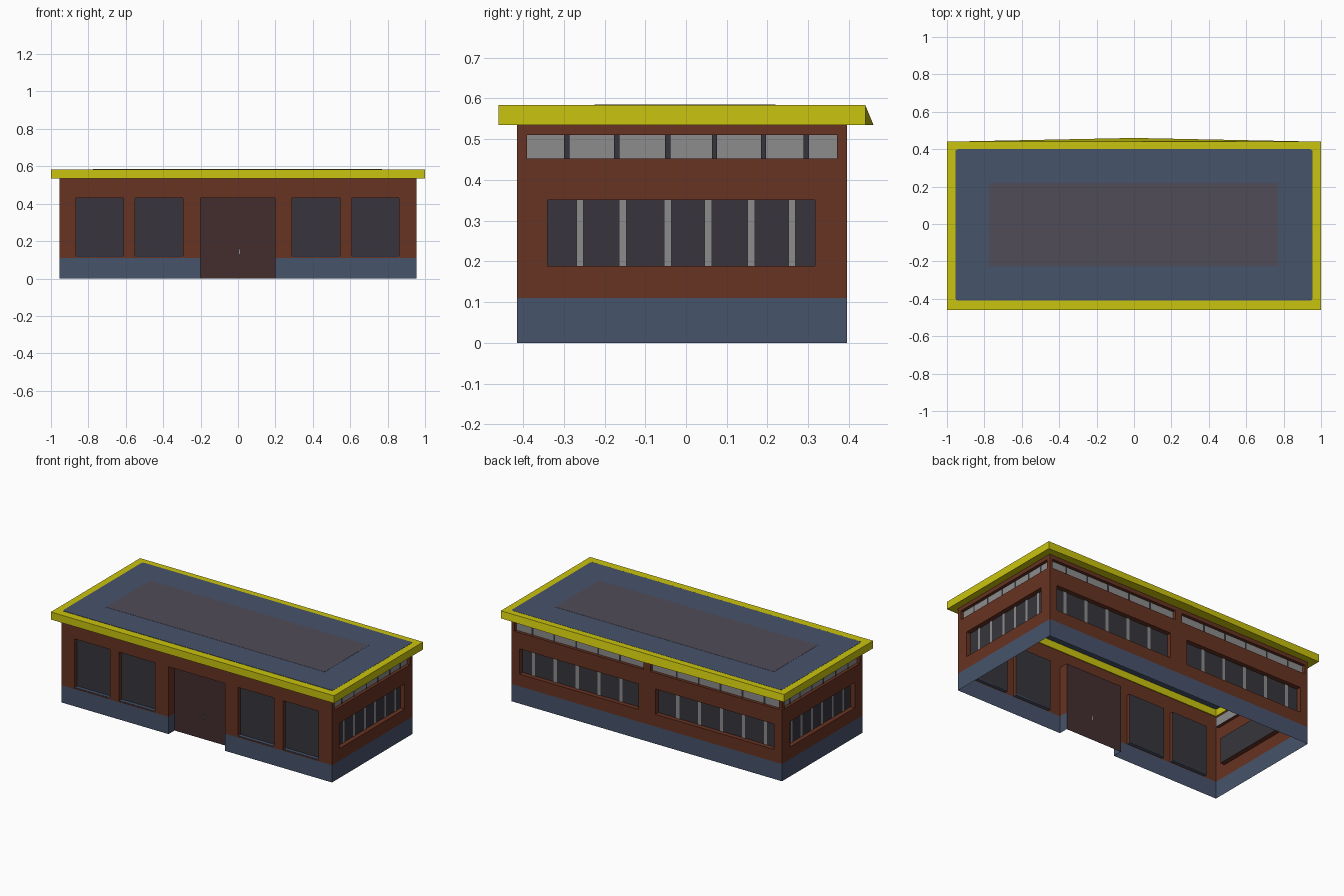
import bpy, bmesh
from mathutils import Vector

if "Cube" in bpy.data.objects:
    bpy.data.objects.remove(bpy.data.objects["Cube"])


def material(name, rgb):
    m = bpy.data.materials.new(name)
    m.diffuse_color = [(c / 255 / 12.92) if c < 11 else ((c / 255 + 0.055) / 1.055) ** 2.4 for c in rgb] + [1]
    m.use_nodes = True
    m.node_tree.nodes["Principled BSDF"].inputs["Base Color"].default_value = m.diffuse_color
    return m


BLUE = material("slate blue", (71, 83, 107))
BROWN = material("brick brown", (103, 51, 34))
YELLOW = material("yellow trim", (202, 196, 14))
GLASS = material("dark glass", (55, 53, 60))
GREY = material("light grey", (140, 140, 140))
DOOR = material("door maroon", (67, 45, 47))
CENTRE = material("roof centre mauve", (80, 76, 88))

Z = Vector((0, 0, 1))
PLINTH, WALL_TOP, ROOF_TOP = 0.11, 0.535, 0.585


def add_object(name, bm, mats):
    me = bpy.data.meshes.new(name)
    bm.to_mesh(me)
    bm.free()
    for m in mats:
        me.materials.append(m)
    ob = bpy.data.objects.new(name, me)
    bpy.context.collection.objects.link(ob)
    return ob


def box(name, lo, hi, mat, corner=0):
    bm = bmesh.new()
    bmesh.ops.create_cube(bm, size=1)
    for v in bm.verts:
        v.co = [lo[i] + (v.co[i] + 0.5) * (hi[i] - lo[i]) for i in range(3)]
    if corner:
        upright = [e for e in bm.edges if abs(e.verts[0].co.z - e.verts[1].co.z) > 1e-5]
        bmesh.ops.bevel(bm, geom=upright, offset=corner, segments=3, profile=0.5, affect='EDGES')
    return add_object(name, bm, [mat])


def wall(name, normal, dist, u0, u1, openings):
    """Thin wall sheet with recessed openings: (ua, ub, za, zb, depth, panel material, bar material, bars, bar width)."""
    n = Vector(normal)
    r = Z.cross(n)
    mats = [BROWN, BLUE, GLASS, GREY, DOOR]
    bm = bmesh.new()

    def quad(pts, mat):
        f = bm.faces.new([bm.verts.new(r * u + Z * z + n * (dist - d)) for u, z, d in pts])
        f.material_index = mats.index(mat)

    def tint(z):
        return BLUE if z < PLINTH else BROWN

    us = sorted({u0, u1} | {u for o in openings for u in o[:2]})
    zs = sorted({0, PLINTH, WALL_TOP} | {z for o in openings for z in o[2:4]})
    for a, b in zip(us, us[1:]):
        for c, d in zip(zs, zs[1:]):
            mu, mz = (a + b) / 2, (c + d) / 2
            if not any(o[0] < mu < o[1] and o[2] < mz < o[3] for o in openings):
                quad([(a, c, 0), (b, c, 0), (b, d, 0), (a, d, 0)], tint(mz))
    for ua, ub, za, zb, dep, panel, bar, bars, w in openings:
        # recessed panel and its reveals
        quad([(ua, za, dep), (ub, za, dep), (ub, zb, dep), (ua, zb, dep)], panel)
        levels = [za, PLINTH, zb] if za < PLINTH else [za, zb]
        for c, d in zip(levels, levels[1:]):
            t = tint((c + d) / 2)
            quad([(ua, c, 0), (ua, c, dep), (ua, d, dep), (ua, d, 0)], t)
            quad([(ub, c, dep), (ub, c, 0), (ub, d, 0), (ub, d, dep)], t)
        quad([(ua, zb, 0), (ua, zb, dep), (ub, zb, dep), (ub, zb, 0)], BROWN)
        if za > 0:
            quad([(ua, za, dep), (ua, za, 0), (ub, za, 0), (ub, za, dep)], BROWN)
        # dividing bars just in front of the panel
        for u in bars:
            a, b, f = u - w / 2, u + w / 2, dep - 0.004
            quad([(a, za, f), (b, za, f), (b, zb, f), (a, zb, f)], bar)
    return add_object(name, bm, mats)


# front wall: four windows and a deep doorway
front = [(a, b, 0.115, 0.43, 0.025, GLASS, GREY, [], 0)
         for a, b in ((-0.865, -0.613), (-0.55, -0.295), (0.29, 0.545), (0.61, 0.86))]
wall("front_wall", (0, -1, 0), 0.415, -0.955, 0.955,
     front + [(-0.2, 0.2, 0, 0.43, 0.06, DOOR, GREY, [], 0)])
for i, o in enumerate(front):
    box(f"window_sill_{i + 1}", (o[0], -0.412, 0.112), (o[1], -0.39, 0.12), BLUE)
box("door_handle", (0.005, -0.363, 0.13), (0.012, -0.355, 0.155), GREY)

# side walls: a barred window below a pale clerestory strip
low_bars = (-0.26, -0.155, -0.045, 0.055, 0.16, 0.26)
top_bars = (-0.293, -0.17, -0.045, 0.07, 0.19, 0.295)
for name, s in (("right_wall", 1), ("left_wall", -1)):
    def span(a, b):
        return sorted((a * s, b * s))
    wall(name, (s, 0, 0), 0.955, *span(-0.415, 0.395), [
        (*span(-0.34, 0.317), 0.188, 0.35, 0.03, GLASS, GREY, [s * u for u in low_bars], 0.018),
        (*span(-0.39, 0.37), 0.452, 0.51, 0.02, GREY, GLASS, [s * u for u in top_bars], 0.013)])

# back wall: the same pair of windows on each half
back = []
for s in (1, -1):
    bars = [s * (0.2 + 0.155 * i) for i in range(5)]
    back.append((*sorted((s * 0.06, s * 0.9)), 0.188, 0.35, 0.03, GLASS, GREY, bars, 0.022))
    back.append((*sorted((s * 0.025, s * 0.935)), 0.452, 0.51, 0.02, GREY, GLASS, bars, 0.013))
wall("back_wall", (0, 1, 0), 0.395, -0.955, 0.955, back)

# roof rim: hollow frame whose lower back edge bulges out at the middle
outer = [(-1, -0.46), (0, -0.46), (1, -0.46), (1, 0.44), (0, 0.44), (-1, 0.44)]
inner = [(-0.95, -0.41), (0, -0.41), (0.95, -0.41), (0.95, 0.39), (0, 0.39), (-0.95, 0.39)]
top = ROOF_TOP - 0.002
bm = bmesh.new()
rings = [[bm.verts.new((x, y, z)) for x, y in pts]
         for pts, z in ((outer, WALL_TOP), (outer, top), (inner, top), (inner, WALL_TOP))]
rings[0][4].co.y = 0.46
for k in range(4):
    p, q = rings[k], rings[(k + 1) % 4]
    for i in range(6):
        j = (i + 1) % 6
        bm.faces.new((p[i], p[j], q[j], q[i]))
bmesh.ops.recalc_face_normals(bm, faces=bm.faces)
add_object("roof_rim", bm, [YELLOW])

# roof deck and its mauve centre panel
box("roof_deck", (-0.955, -0.408, top - 0.004), (0.955, 0.4, ROOF_TOP - 0.001), BLUE, 0.015)
box("roof_centre_panel", (-0.775, -0.225, top), (0.77, 0.22, ROOF_TOP), CENTRE)
